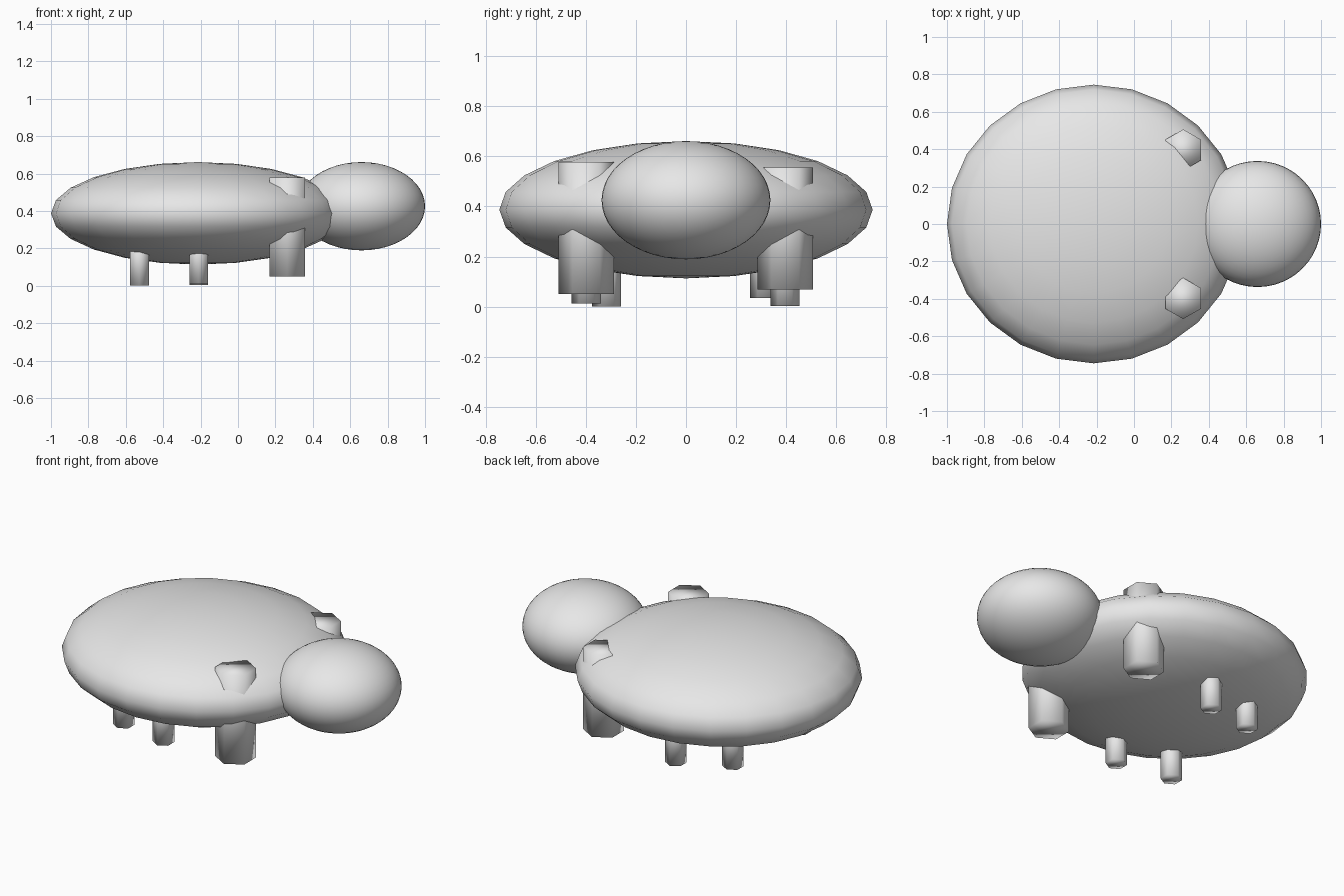
import bpy

if "Cube" in bpy.data.objects:
    bpy.data.objects.remove(bpy.data.objects["Cube"])

grey = bpy.data.materials.new("light grey")
grey.diffuse_color = (0.8, 0.8, 0.8, 1)
grey.use_nodes = True
grey.node_tree.nodes["Principled BSDF"].inputs["Base Color"].default_value = grey.diffuse_color


def finish(name):
    ob = bpy.context.object
    ob.name = name
    ob.data.materials.append(grey)
    bpy.ops.object.shade_smooth()
    return ob


def ellipsoid(name, centre, radii, segments, rings):
    bpy.ops.mesh.primitive_uv_sphere_add(segments=segments, ring_count=rings,
                                         radius=1, location=centre)
    bpy.context.object.scale = radii
    bpy.ops.object.transform_apply(location=False, rotation=False, scale=True)
    return finish(name)


def leg(name, x, y, radius, bottom, top):
    # six-sided post with a corner facing the y direction
    bpy.ops.mesh.primitive_cylinder_add(vertices=6, radius=radius, depth=top - bottom,
                                        location=(x, y, (top + bottom) / 2))
    return finish(name)


# Flattened body and rounder head
ellipsoid("body", (-0.214, 0, 0.387), (0.786, 0.745, 0.274), 24, 12)
ellipsoid("head", (0.66, 0, 0.425), (0.34, 0.337, 0.236), 48, 24)

# Thick forelegs, poking out through the shoulders
leg("foreleg_right", 0.263, -0.398, 0.11, 0.05, 0.578)
leg("foreleg_left", 0.263, 0.396, 0.11, 0.068, 0.556)

# Thin middle and hind legs
for name, x, y, bottom in (("middle_leg_right", -0.21, -0.398, 0.013),
                           ("middle_leg_left", -0.21, 0.395, 0.003),
                           ("hind_leg_right", -0.527, -0.317, 0.0),
                           ("hind_leg_left", -0.527, 0.314, 0.035)):
    leg(name, x, y, 0.058, bottom, bottom + 0.27)
